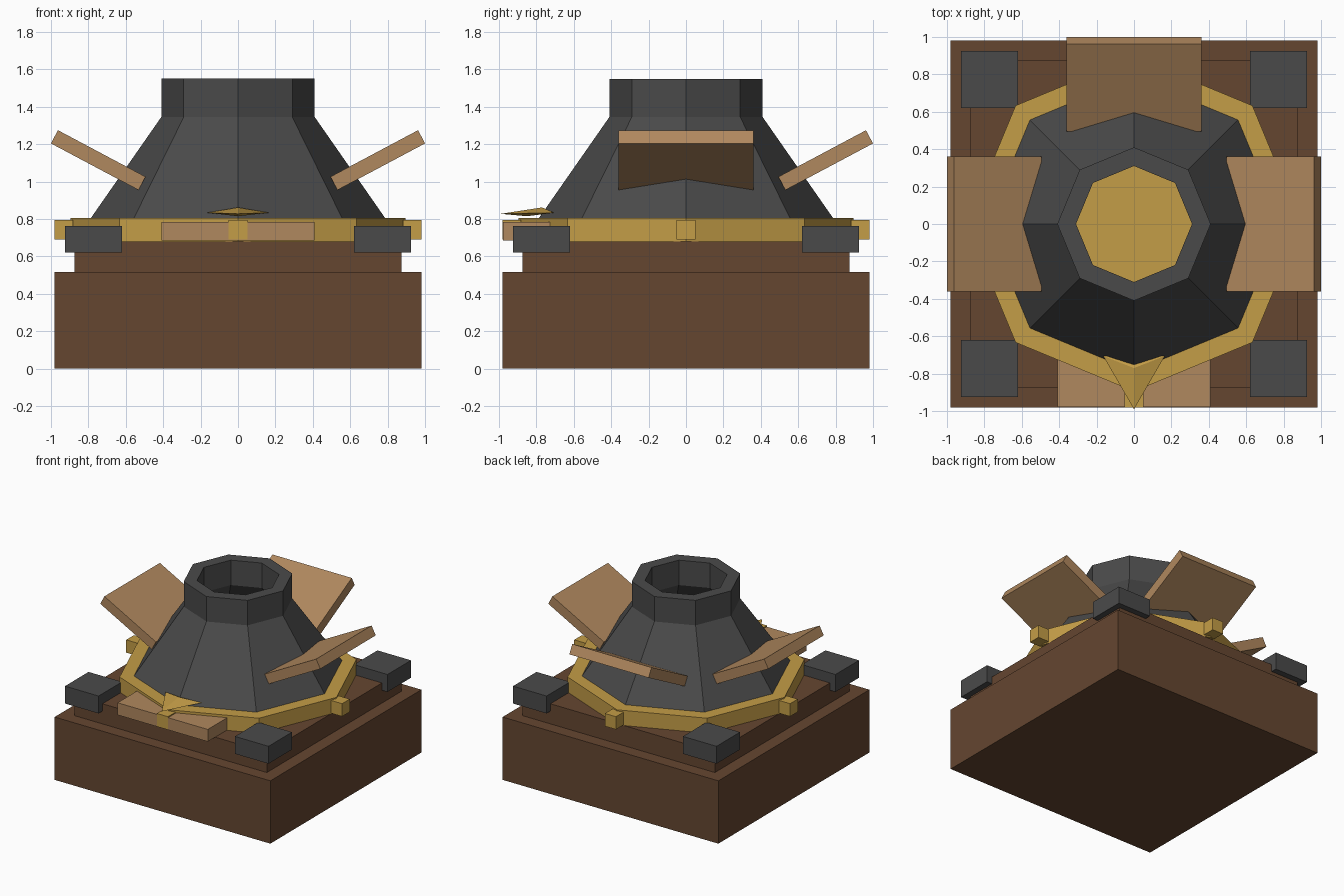
import bpy
import bmesh
from math import pi, radians, sin, cos
from mathutils import Matrix, Vector

cube = bpy.data.objects.get("Cube")
if cube:
    bpy.data.objects.remove(cube, do_unlink=True)


def material(name, rgb):
    linear = [((c / 255 + 0.055) / 1.055) ** 2.4 for c in rgb] + [1]
    mat = bpy.data.materials.new(name)
    mat.use_nodes = True
    mat.diffuse_color = linear
    mat.node_tree.nodes["Principled BSDF"].inputs["Base Color"].default_value = linear
    return mat


BROWN = material("dark brown", (101, 70, 48))
WOOD = material("light wood", (176, 136, 94))
IRON = material("dark grey iron", (74, 74, 74))
GOLD = material("gold", (196, 157, 71))


def finish(name, bm, mat):
    bmesh.ops.recalc_face_normals(bm, faces=bm.faces)
    mesh = bpy.data.meshes.new(name)
    bm.to_mesh(mesh)
    bm.free()
    mesh.materials.append(mat)
    obj = bpy.data.objects.new(name, mesh)
    bpy.context.collection.objects.link(obj)
    return obj


def box(name, center, size, mat, tilt=0, turn=0):
    """Box tilted about its own y axis, then turned about the model's z axis."""
    bm = bmesh.new()
    matrix = (Matrix.Rotation(turn, 4, 'Z') @ Matrix.Translation(center)
              @ Matrix.Rotation(tilt, 4, 'Y') @ Matrix.Diagonal((*size, 1)))
    bmesh.ops.create_cube(bm, size=1, matrix=matrix)
    return finish(name, bm, mat)


def octagon_loft(name, profile, mat):
    """Closed radius/height profile swept around z with eight sides."""
    bm = bmesh.new()
    rings = [[bm.verts.new((r * cos(i * pi / 4), r * sin(i * pi / 4), z))
              for i in range(8)] for r, z in profile]
    for a, b in zip(rings, rings[1:] + rings[:1]):
        for i in range(8):
            j = (i + 1) % 8
            bm.faces.new((a[i], a[j], b[j], b[i]))
    return finish(name, bm, mat)


# Stepped base
box("base_block", (0, 0, 0.258), (1.96, 1.96, 0.516), BROWN)
box("base_step", (0, 0, 0.598), (1.75, 1.75, 0.166), BROWN)

# Gold octagonal plate, seen again through the open chimney
bm = bmesh.new()
bmesh.ops.create_cone(bm, cap_ends=True, segments=8, radius1=0.895, radius2=0.895,
                      depth=0.125, matrix=Matrix.Translation((0, 0, 0.7425))
                      @ Matrix.Rotation(pi / 2, 4, 'Z'))
plate = finish("octagonal_plate", bm, GOLD)

# Hollow hood with its collar
octagon_loft("chimney_hood", [(0.79, 0.8), (0.41, 1.345), (0.41, 1.55),
                              (0.31, 1.55), (0.31, 1.345), (0.69, 0.8)], IRON)

# Corner blocks
for x_name, x in (("left", 1), ("right", -1)):
    for y_name, y in (("front", -1), ("back", 1)):
        box(f"{y_name}_{x_name}_corner_block", (0.772 * x, 0.772 * y, 0.692),
            (0.305, 0.305, 0.143), IRON)

# Studs on four sides, tilted flaps on all but the front
for name, turn in (("left", 0), ("back", pi / 2), ("right", pi), ("front", -pi / 2)):
    box(f"{name}_stud", (0.931, 0, 0.742), (0.1, 0.1, 0.105), GOLD, turn=turn)
    if name != "front":
        box(f"{name}_flap", (0.747, 0, 1.115), (0.53, 0.72, 0.08), WOOD,
            tilt=-radians(28), turn=turn)

# Front tray
box("front_tray", (0, -0.853, 0.735), (0.82, 0.25, 0.1), WOOD)

# Pointer over the tray
bm = bmesh.new()
for point in ((0, -0.99, 0.828), (-0.165, -0.705, 0.834), (0.165, -0.705, 0.834),
              (0, -0.77, 0.862), (0, -0.85, 0.815)):
    bm.verts.new(Vector(point))
bmesh.ops.convex_hull(bm, input=bm.verts)
finish("front_pointer", bm, GOLD)
